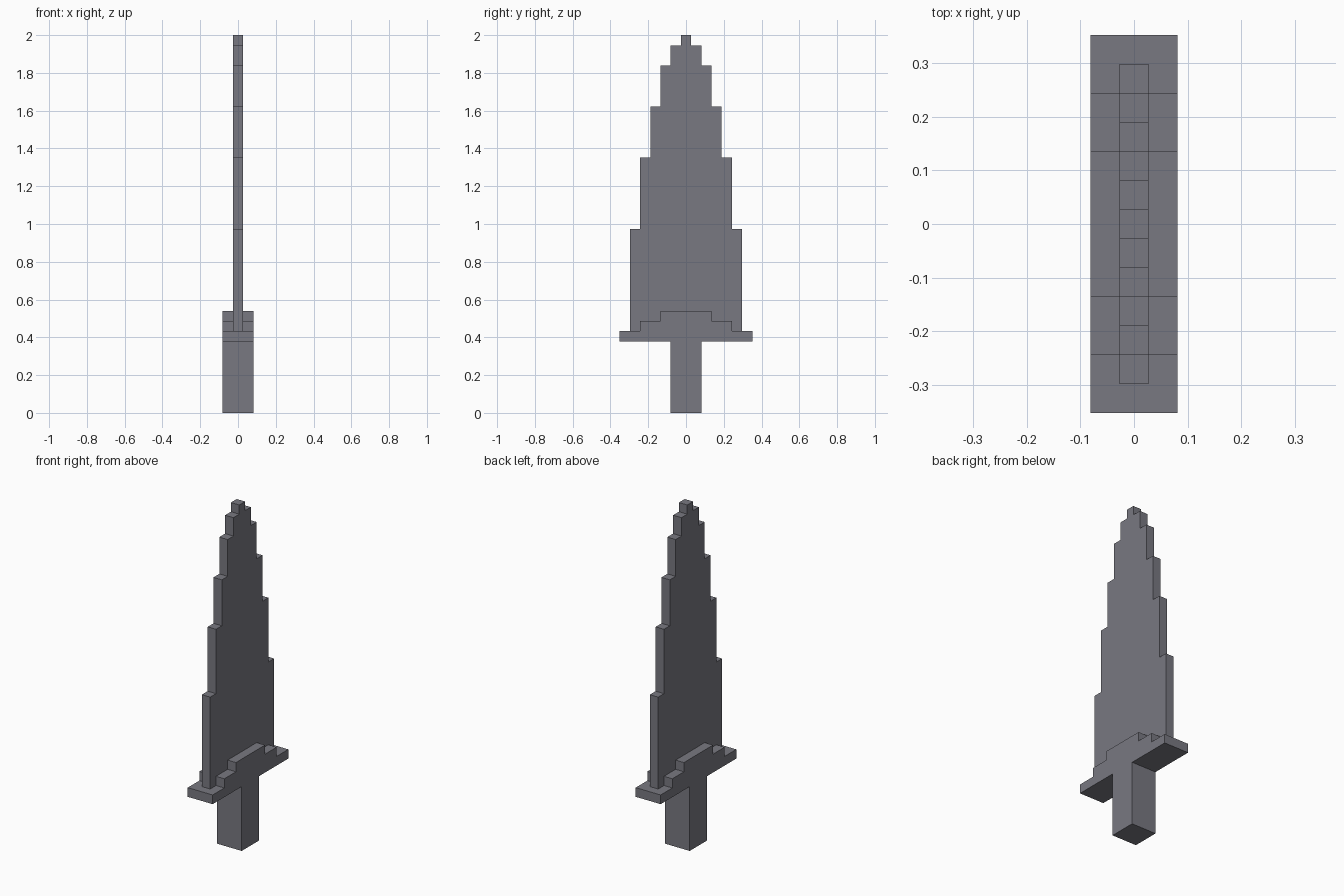
import bpy
import bmesh

cube = bpy.data.objects.get("Cube")
if cube:
    bpy.data.objects.remove(cube, do_unlink=True)

U = 2 / 37  # size of one block

grey = bpy.data.materials.new("steel grey")
grey.use_nodes = True
colour = (0.19, 0.19, 0.22, 1)
grey.diffuse_color = colour
grey.node_tree.nodes["Principled BSDF"].inputs["Base Color"].default_value = colour


def stepped_slab(name, bottom, tiers, thickness):
    """Symmetric stepped outline in y-z, extruded along x.
    Each tier is (top height, half width), in blocks."""
    side = []
    low = bottom
    for top, half in tiers:
        side += [(half, low), (half, top)]
        low = top
    outline = side + [(-y, z) for y, z in reversed(side)]

    bm = bmesh.new()
    verts = [bm.verts.new((-thickness / 2 * U, y * U, z * U)) for y, z in outline]
    face = bm.faces.new(verts)
    grown = bmesh.ops.extrude_face_region(bm, geom=[face])["geom"]
    moved = [v for v in grown if isinstance(v, bmesh.types.BMVert)]
    bmesh.ops.translate(bm, verts=moved, vec=(thickness * U, 0, 0))
    bmesh.ops.recalc_face_normals(bm, faces=bm.faces)
    mesh = bpy.data.meshes.new(name)
    bm.to_mesh(mesh)
    bm.free()
    mesh.materials.append(grey)
    obj = bpy.data.objects.new(name, mesh)
    bpy.context.collection.objects.link(obj)
    return obj


# Grip with the stepped crossguard above it
stepped_slab("hilt", 0, [(7, 1.5), (8, 6.5), (9, 4.5), (10, 2.5)], 3)

# Thin blade narrowing in steps, its base sunk into the crossguard
stepped_slab("blade", 7.5, [(18, 5.5), (25, 4.5), (30, 3.5),
                            (34, 2.5), (36, 1.5), (37, 0.5)], 1)
